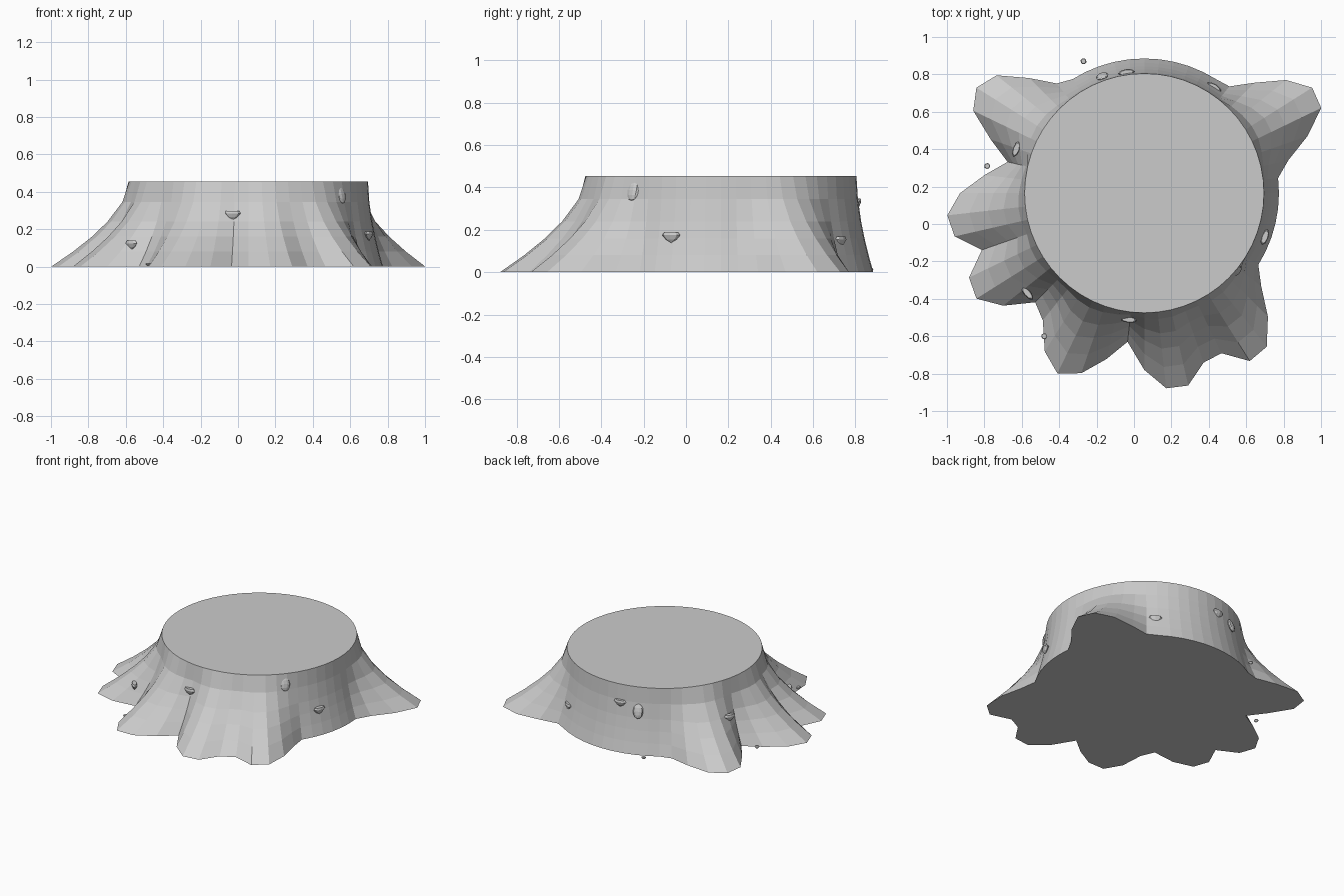
import bpy
import bmesh
from math import cos, sin, pi, radians, atan2
from mathutils import Matrix, Vector

cube = bpy.data.objects.get("Cube")
if cube:
    bpy.data.objects.remove(cube)

CENTRE = Vector((0.055, 0.165, 0.0))
HEIGHT = 0.455
TOP_RADIUS = 0.64
GAP = 0.72

# One bare grey for the whole stump
grey = bpy.data.materials.new("pale_grey")
grey.use_nodes = True
colour = (0.6, 0.6, 0.6, 1.0)
grey.diffuse_color = colour
grey.node_tree.nodes["Principled BSDF"].inputs["Base Color"].default_value = colour

# Foot radius of each rib, evenly spaced anticlockwise from +x
FOOT = ([GAP, GAP, .79, .925, 1.05, 1.06, .97, .835, .73] + [GAP] * 11
        + [.75, .87, 1.01, 1.06, 1.015, .87, .75, .86, .985, 1.06, 1.04, .92,
           1.04, 1.06, .965, .825, .87, 1.0, 1.07, 1.02, .91, .8, .945, 1.05,
           1.055, .96, .95, 1.06, 1.05, .935, .8] + [GAP] * 5)
SIDES = len(FOOT)


def add_object(name, bm):
    bmesh.ops.recalc_face_normals(bm, faces=bm.faces)
    mesh = bpy.data.meshes.new(name)
    bm.to_mesh(mesh)
    bm.free()
    mesh.materials.append(grey)
    obj = bpy.data.objects.new(name, mesh)
    bpy.context.collection.objects.link(obj)
    return obj


def flare(z):
    """Share of the root spread reached at height z."""
    return (1 - z / HEIGHT) ** 1.7


def build_stump():
    bm = bmesh.new()
    rings = []
    for z in (0, 0.08, 0.16, 0.24, 0.345, HEIGHT):
        ring = []
        for i, foot in enumerate(FOOT):
            a = 2 * pi * i / SIDES
            r = TOP_RADIUS + (foot - TOP_RADIUS) * flare(z)
            ring.append(bm.verts.new(CENTRE + Vector((r * cos(a), r * sin(a), z))))
        rings.append(ring)
    for low, high in zip(rings, rings[1:]):
        for i in range(SIDES):
            j = (i + 1) % SIDES
            bm.faces.new((low[i], low[j], high[j], high[i]))
    bm.faces.new(rings[0])
    bm.faces.new(rings[-1])
    add_object("stump", bm)


def facing(x, y):
    """Rotation whose local x axis points out of the trunk."""
    return Matrix.Rotation(atan2(y - CENTRE.y, x - CENTRE.x), 4, 'Z')


# Knot: a flattened upright oval lying against the bark
def build_knot(name, x, y, z):
    bm = bmesh.new()
    bmesh.ops.create_uvsphere(bm, u_segments=10, v_segments=6, radius=1)
    place = (Matrix.Translation((x, y, z)) @ facing(x, y)
             @ Matrix.Rotation(radians(-15), 4, 'Y')
             @ Matrix.Diagonal((0.015, 0.035, 0.05, 1)))
    bmesh.ops.transform(bm, matrix=place, verts=bm.verts)
    add_object(name, bm)


# Bracket: a low cap with a flat underside tapering to a point
def build_bracket(name, x, y, z, size, depth):
    bm = bmesh.new()
    sides = 8
    rings = []
    for r, h in ((0.8, 0.4), (1.0, 0.1), (0.6, -0.35)):
        rings.append([bm.verts.new((r * cos(2 * pi * i / sides),
                                    r * sin(2 * pi * i / sides), h))
                      for i in range(sides)])
    tip = bm.verts.new((0, 0, -0.7))
    bm.faces.new(rings[0])
    for i in range(sides):
        j = (i + 1) % sides
        for a, b in zip(rings, rings[1:]):
            bm.faces.new((a[i], a[j], b[j], b[i]))
        bm.faces.new((rings[-1][i], rings[-1][j], tip))
    place = (Matrix.Translation((x, y, z)) @ facing(x, y)
             @ Matrix.Diagonal((size * depth, size, size, 1)))
    bmesh.ops.transform(bm, matrix=place, verts=bm.verts)
    add_object(name, bm)


build_stump()

for n, spot in enumerate([(0.55, -0.25, 0.385), (-0.17, 0.79, 0.29)], 1):
    build_knot(f"knot_{n}", *spot)

for n, spot in enumerate([(0.7, -0.07, 0.17), (-0.04, 0.81, 0.33),
                          (0.43, 0.73, 0.15), (-0.63, 0.4, 0.225),
                          (-0.57, -0.37, 0.12), (-0.03, -0.51, 0.28)], 1):
    build_bracket(f"bracket_{n}", *spot, 0.045, 0.4)

# Loose crumbs on the ground beside the roots
for n, (x, y) in enumerate([(-0.27, 0.87), (-0.785, 0.31), (-0.48, -0.6)], 1):
    build_bracket(f"crumb_{n}", x, y, 0.012, 0.016, 1)
